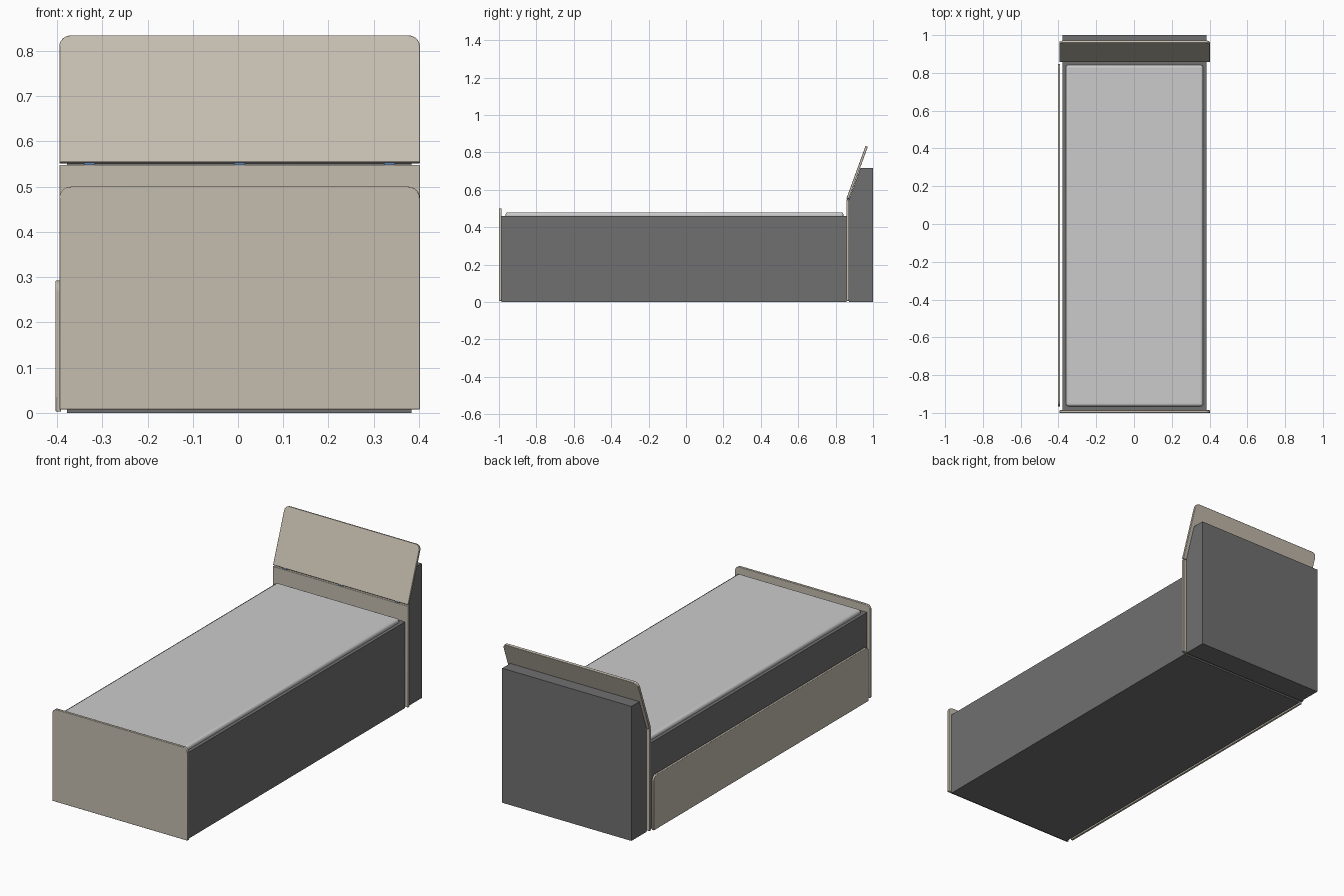
import bpy, bmesh, math
from mathutils import Matrix

if "Cube" in bpy.data.objects:
    bpy.data.objects.remove(bpy.data.objects["Cube"])


def material(name, rgb):
    m = bpy.data.materials.new(name)
    m.diffuse_color = (*rgb, 1)
    m.use_nodes = True
    m.node_tree.nodes["Principled BSDF"].inputs["Base Color"].default_value = m.diffuse_color
    return m


BEIGE = material("beige_laminate", (0.56, 0.51, 0.43))
DARK = material("dark_grey_board", (0.16, 0.16, 0.16))
LIGHT = material("mattress_fabric", (0.6, 0.6, 0.6))
BLUE = material("hinge_metal", (0.12, 0.22, 0.4))


def prism(name, profile, depth, mat, matrix, bevel=0.0, segments=2):
    """Extrude a 2D profile by depth along local z, then place it."""
    bm = bmesh.new()
    face = bm.faces.new([bm.verts.new((u, v, 0)) for u, v in profile])
    ext = bmesh.ops.extrude_face_region(bm, geom=[face])
    for v in ext["geom"]:
        if isinstance(v, bmesh.types.BMVert):
            v.co.z += depth
    bm.transform(matrix)
    bmesh.ops.recalc_face_normals(bm, faces=bm.faces)
    me = bpy.data.meshes.new(name)
    bm.to_mesh(me)
    bm.free()
    ob = bpy.data.objects.new(name, me)
    bpy.context.collection.objects.link(ob)
    me.materials.append(mat)
    if bevel:
        b = ob.modifiers.new("edge_rounding", "BEVEL")
        b.width, b.segments, b.limit_method = bevel, segments, "ANGLE"
        b.angle_limit = math.radians(40)
    bpy.context.view_layer.objects.active = ob
    ob.select_set(True)
    bpy.ops.object.shade_smooth_by_angle(angle=math.radians(35))
    ob.select_set(False)
    return ob


def box(name, x, y, z, mat, bevel=0.0, segments=2):
    prof = [(x[0], y[0]), (x[1], y[0]), (x[1], y[1]), (x[0], y[1])]
    return prism(name, prof, z[1] - z[0], mat,
                 Matrix.Translation((0, 0, z[0])), bevel, segments)


def rounded_top(u0, u1, v0, v1, r, n=8):
    """Rectangle with its two upper corners rounded."""
    pts = [(u0, v0), (u1, v0)]
    for cx, start in ((u1 - r, 0), (u0 + r, 90)):
        for i in range(n + 1):
            a = math.radians(start + 90 * i / n)
            pts.append((cx + r * math.cos(a), v1 - r + r * math.sin(a)))
    return pts


# local (u, v, depth) -> (x, z, y) and (y, z, x)
XZ = Matrix(((1, 0, 0, 0), (0, 0, 1, 0), (0, 1, 0, 0), (0, 0, 0, 1)))
YZ = Matrix(((0, 0, 1, 0), (1, 0, 0, 0), (0, 1, 0, 0), (0, 0, 0, 1)))
X0, X1 = -0.395, 0.402      # beige end panels
B0, B1 = -0.378, 0.384      # dark carcass

# bed base and mattress
box("bed_base", (B0, B1), (-0.986, 0.858), (0, 0.46), DARK)
box("mattress", (-0.36, 0.366), (-0.965, 0.842), (0.44, 0.48), LIGHT, 0.014, 5)

# footboard and lower headboard
prism("footboard", rounded_top(X0, X1, 0.007, 0.50, 0.026), 0.014, BEIGE,
      Matrix.Translation((0, -1, 0)) @ XZ, 0.002)
box("lower_headboard", (X0, X1), (0.858, 0.872), (0.007, 0.548), BEIGE, 0.002)

# tilted upper headboard
prism("tilted_headboard", rounded_top(X0, X1, 0, 0.298, 0.026), 0.013, BEIGE,
      Matrix.Translation((0, 0.858, 0.555))
      @ Matrix.Rotation(-math.radians(20), 4, "X") @ XZ, 0.002)

# storage box behind the headboard, front face following the tilt
prism("rear_storage_box",
      [(0.872, 0), (1, 0), (1, 0.717), (0.933, 0.717), (0.872, 0.55)],
      B1 - B0, DARK, Matrix.Translation((B0, 0, 0)) @ YZ)

# low panel along the left side
prism("left_side_panel", rounded_top(-0.965, 0.846, 0.003, 0.293, 0.026), 0.012,
      BEIGE, Matrix.Translation((-0.403, 0, 0)) @ YZ, 0.002)

# hinges between the headboard panels
for i, x in enumerate((-0.328, 0.003, 0.335)):
    box(f"hinge_{i + 1}", (x - 0.012, x + 0.012), (0.861, 0.873), (0.545, 0.556), BLUE)
